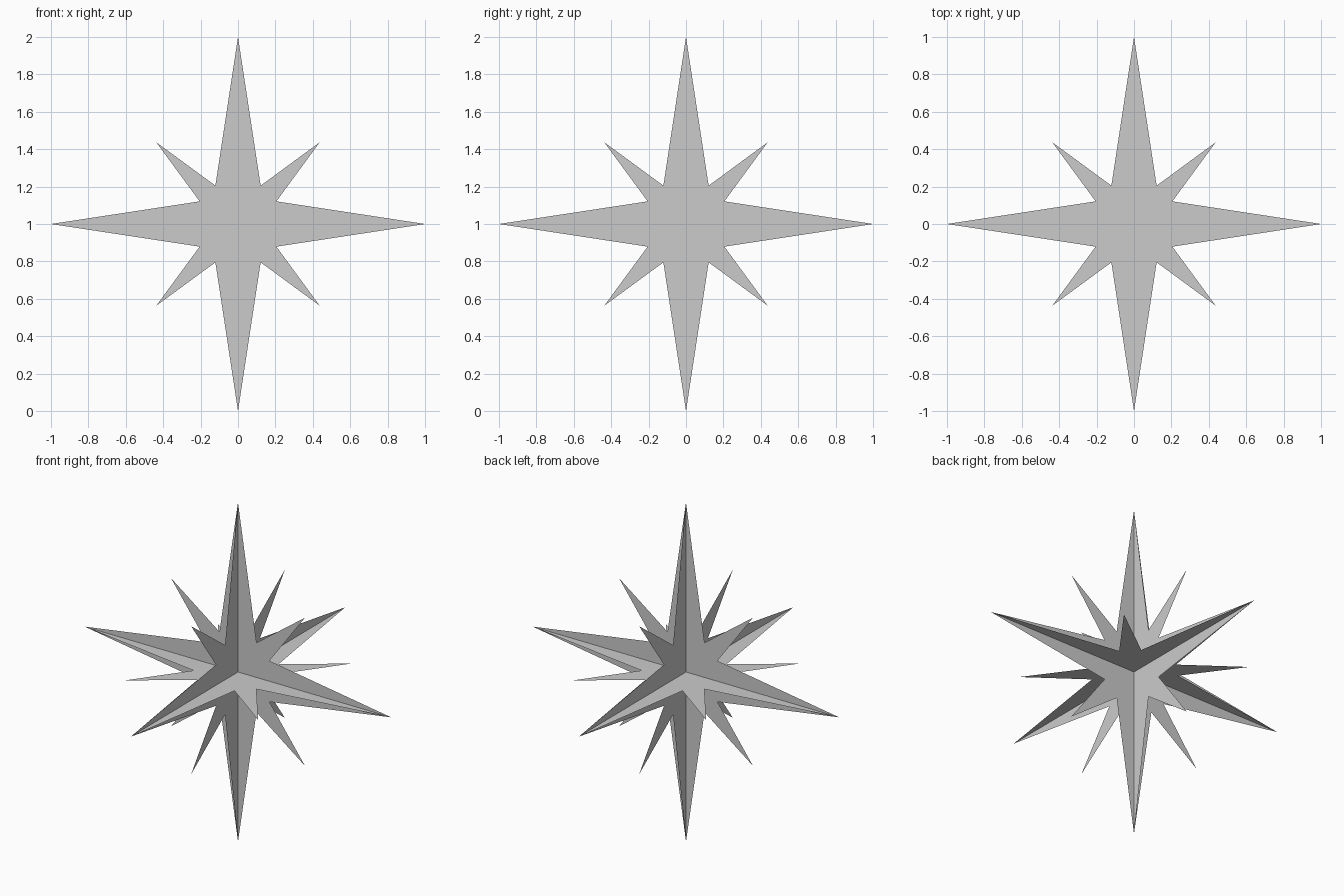
import bpy, math
from mathutils import Matrix, Vector

if "Cube" in bpy.data.objects:
    bpy.data.objects.remove(bpy.data.objects["Cube"])

# Outline of one flat eight-pointed star: long tip, notch, short tip, notch, per quarter
QUARTER = [(1.0, 0.0), (0.205, 0.121), (0.437, 0.437), (0.121, 0.205)]


def star_sheet(name, rotation):
    """Flat star centred at z = 1, turned by the given rotation."""
    verts = []
    for k in range(4):
        turn = Matrix.Rotation(k * math.pi / 2, 3, 'Z')
        for x, y in QUARTER:
            verts.append(rotation @ turn @ Vector((x, y, 0)) + Vector((0, 0, 1)))
    mesh = bpy.data.meshes.new(name)
    mesh.from_pydata(verts, [], [list(range(len(verts)))])
    mesh.update()
    obj = bpy.data.objects.new(name, mesh)
    bpy.context.collection.objects.link(obj)
    return obj


# Three crossed sheets, one in each main plane
star_sheet("level_star", Matrix.Identity(3))
star_sheet("front_star", Matrix.Rotation(math.pi / 2, 3, 'X'))
star_sheet("side_star", Matrix.Rotation(math.pi / 2, 3, 'Y'))
